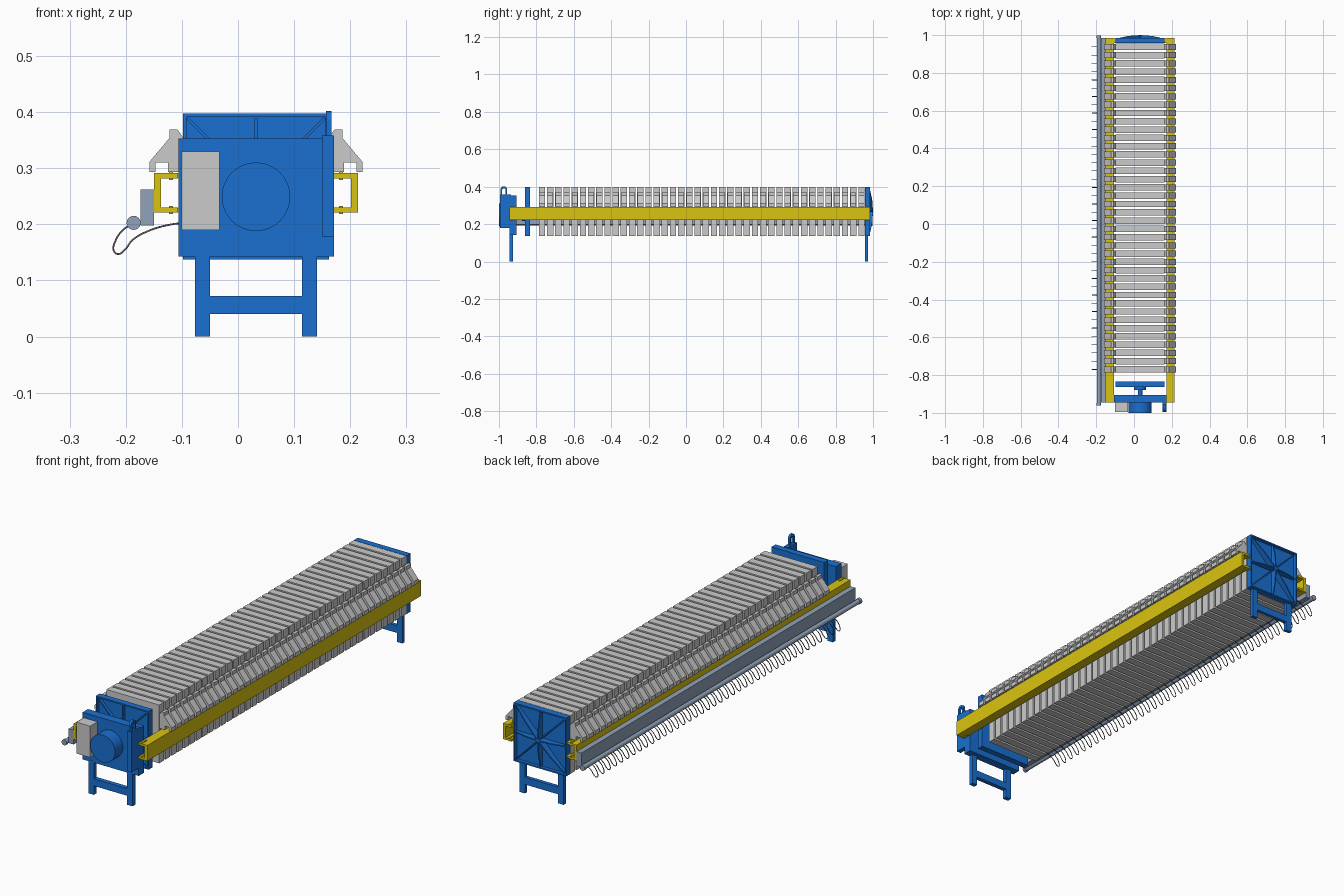
import bpy, bmesh, math
from mathutils import Vector

if "Cube" in bpy.data.objects:
    bpy.data.objects.remove(bpy.data.objects["Cube"])

CX = 0.032          # centre line of the press
MID_Z = 0.267       # centre height of the plates


def material(name, rgb):
    m = bpy.data.materials.new(name)
    m.diffuse_color = (*rgb, 1)
    m.use_nodes = True
    m.node_tree.nodes["Principled BSDF"].inputs["Base Color"].default_value = m.diffuse_color
    return m


BLUE = material("blue_paint", (0.01, 0.16, 0.64))
YELLOW = material("yellow_paint", (0.70, 0.55, 0.005))
STEEL = material("blue_steel", (0.28, 0.36, 0.48))
DARK = material("hose_rubber", (0.13, 0.13, 0.14))


def finish(name, bm, mat=None, smooth=False):
    bmesh.ops.recalc_face_normals(bm, faces=bm.faces)
    me = bpy.data.meshes.new(name)
    bm.to_mesh(me)
    bm.free()
    ob = bpy.data.objects.new(name, me)
    bpy.context.collection.objects.link(ob)
    if mat:
        me.materials.append(mat)
    if smooth:
        bpy.context.view_layer.objects.active = ob
        ob.select_set(True)
        bpy.ops.object.shade_smooth_by_angle(angle=math.radians(35))
        ob.select_set(False)
    return ob


def add_prism(bm, pts, w0, w1, u=(1, 0, 0), v=(0, 0, 1), w=(0, 1, 0), origin=(0, 0, 0)):
    """Profile in the u-v plane, extruded from w0 to w1 along w."""
    u, v, w, o = Vector(u), Vector(v), Vector(w), Vector(origin)
    a = [bm.verts.new(o + u * p + v * q + w * w0) for p, q in pts]
    b = [bm.verts.new(o + u * p + v * q + w * w1) for p, q in pts]
    n = len(pts)
    bm.faces.new(a)
    bm.faces.new(b[::-1])
    for i in range(n):
        bm.faces.new((a[i], b[i], b[(i + 1) % n], a[(i + 1) % n]))


def add_box(bm, x0, x1, y0, y1, z0, z1):
    add_prism(bm, [(x0, z0), (x1, z0), (x1, z1), (x0, z1)], y0, y1)


def box(name, dims, mat=None):
    bm = bmesh.new()
    add_box(bm, *dims)
    return finish(name, bm, mat)


def cylinder(name, x, z, r, y0, y1, mat, n=48):
    bm = bmesh.new()
    ring = [(x + r * math.cos(2 * math.pi * i / n), z + r * math.sin(2 * math.pi * i / n)) for i in range(n)]
    add_prism(bm, ring, y0, y1)
    return finish(name, bm, mat, True)


def ribbed_plate(name, y, s, bulge):
    """Square pressure plate; open ribbed side faces direction s along y."""
    bm = bmesh.new()
    h, t, d, base = 0.13, 0.006, 0.028, 0.013
    x0, x1, z0, z1 = CX - h, CX + h, MID_Z - h, MID_Z + h
    ya, yb, yc = y, y + s * base, y + s * d
    add_box(bm, x0, x1, ya, yb, z0, z1)
    for zz in (z0, z1 - t):
        add_box(bm, x0, x1, yb, yc, zz, zz + t)
    for xx in (x0, x1 - t):
        add_box(bm, xx, xx + t, yb, yc, z0 + t, z1 - t)
    for k in range(4):
        a = k * math.pi / 4
        ln = (h - t) * (math.sqrt(2) if k % 2 else 1) - 0.002
        prof = [(-ln, base), (-ln, d - 0.003), (-ln / 2, d + bulge * 0.7), (0, d + bulge),
                (ln / 2, d + bulge * 0.7), (ln, d - 0.003), (ln, base)]
        add_prism(bm, prof, -0.0025, 0.0025, (math.cos(a), 0, math.sin(a)), (0, s, 0),
                  (-math.sin(a), 0, math.cos(a)), (CX, y, MID_Z))
    return finish(name, bm, BLUE)


def leg_frame(name, y0, y1, top):
    bm = bmesh.new()
    add_box(bm, -0.077, -0.05, y0, y1, 0, top)
    add_box(bm, 0.114, 0.141, y0, y1, 0, top)
    add_box(bm, -0.05, 0.114, y0, y1, 0.04, 0.072)
    return finish(name, bm, BLUE)


# Front head block, drive housing and control box
box("head_block", (-0.106, 0.171, -0.944, -0.906, 0.143, 0.353), BLUE)
cylinder("drive_housing", CX, 0.249, 0.061, -1.0, -0.944, BLUE)
box("control_box", (-0.101, -0.033, -0.995, -0.944, 0.19, 0.33))
box("head_side_plate", (0.15, 0.171, -0.995, -0.935, 0.178, 0.358), BLUE)

# Lifting lug: inverted U on the side plate
lug = [(0.018 * math.cos(i * math.pi / 12), 0.384 + 0.018 * math.sin(i * math.pi / 12)) for i in range(13)]
hole = [(0.009 * math.cos(i * math.pi / 12), 0.382 + 0.009 * math.sin(i * math.pi / 12)) for i in range(12, -1, -1)]
bm = bmesh.new()
add_prism(bm, lug + [(-0.018, 0.357), (-0.009, 0.357)] + hole + [(0.009, 0.357), (0.018, 0.357)],
          0.157, 0.167, (0, 1, 0), (0, 0, 1), (1, 0, 0), (0, -0.974, 0))
finish("lifting_lug", bm, BLUE)

# Legs, ribbed end plate and moving plate with its ram
leg_frame("front_legs", -0.945, -0.925, 0.15)
leg_frame("rear_legs", 0.957, 0.973, 0.142)
ribbed_plate("rear_end_plate", 0.957, 1, 0.015)
ribbed_plate("moving_plate", -0.834, -1, 0.0)
cylinder("ram_rod", CX, 0.249, 0.012, -0.91, -0.845, BLUE, 32)
cylinder("ram_flange", CX, 0.249, 0.032, -0.878, -0.86, BLUE, 32)

# Side rails (outward web channels) with end clamps
for side, s in (("left", -1), ("right", 1)):
    prof = [(0.139, 0.221), (0.182, 0.221), (0.182, 0.291), (0.139, 0.291),
            (0.139, 0.282), (0.169, 0.282), (0.169, 0.230), (0.139, 0.230)]
    bm = bmesh.new()
    add_prism(bm, [(CX + s * p, q) for p, q in prof], -0.945, 0.985)
    finish(side + "_rail", bm, YELLOW)
    bm = bmesh.new()
    for y0, y1 in ((-0.942, -0.91), (0.958, 0.983)):
        for z in (0.2255, 0.2865):
            add_box(bm, *sorted((CX + s * 0.125, CX + s * 0.148)), y0, y1, z - 0.003, z + 0.003)
            add_box(bm, *sorted((CX + s * 0.148, CX + s * 0.155)), y0, y1, z - 0.0075, z + 0.0075)
    finish(side + "_rail_clamps", bm, YELLOW)

# Filter plates with shoulder arms resting on the rails
COUNT, THICK, Y0, Y1 = 40, 0.034, -0.787, 0.955
PITCH = (Y1 - Y0 - THICK) / (COUNT - 1)
ARM = [(0.13, 0.293), (0.157, 0.293), (0.157, 0.31), (0.179, 0.31), (0.179, 0.293),
       (0.19, 0.293), (0.19, 0.311), (0.154, 0.354), (0.154, 0.369), (0.14, 0.369), (0.13, 0.355)]
for i in range(COUNT):
    y = Y0 + i * PITCH
    bm = bmesh.new()
    add_box(bm, CX - 0.13, CX + 0.13, y, y + THICK, 0.137, 0.397)
    for s in (-1, 1):
        add_prism(bm, [(CX + s * p, q) for p, q in ARM], y + 0.001, y + THICK - 0.001)
    finish("filter_plate_%02d" % (i + 1), bm)

# Drain trough and manifold pipe on the left
box("drain_trough", (-0.174, -0.150, -0.945, 0.985, 0.198, 0.262), STEEL)
cylinder("manifold_pipe", -0.186, 0.2025, 0.0105, -0.96, 0.995, STEEL, 24)
for y in (-0.96, 0.985):
    cylinder("pipe_end_cap", -0.186, 0.2025, 0.0125, y, y + 0.012, STEEL, 24)

# Looped hoses, one from the manifold to each plate
HOSE = [(-0.190, 0.200), (-0.206, 0.189), (-0.219, 0.169), (-0.2215, 0.153), (-0.214, 0.147),
        (-0.203, 0.153), (-0.188, 0.172), (-0.160, 0.188), (-0.128, 0.198), (-0.096, 0.203)]
cu = bpy.data.curves.new("hoses", "CURVE")
cu.dimensions = "3D"
cu.bevel_depth = 0.0018
cu.bevel_resolution = 1
cu.resolution_u = 4
cu.use_fill_caps = True
for i in range(COUNT):
    sp = cu.splines.new("BEZIER")
    sp.bezier_points.add(len(HOSE) - 1)
    for bp, (x, z) in zip(sp.bezier_points, HOSE):
        bp.co = (x, Y0 + i * PITCH + THICK / 2, z)
        bp.handle_left_type = bp.handle_right_type = "AUTO"
cu.materials.append(DARK)
bpy.context.collection.objects.link(bpy.data.objects.new("hoses", cu))
